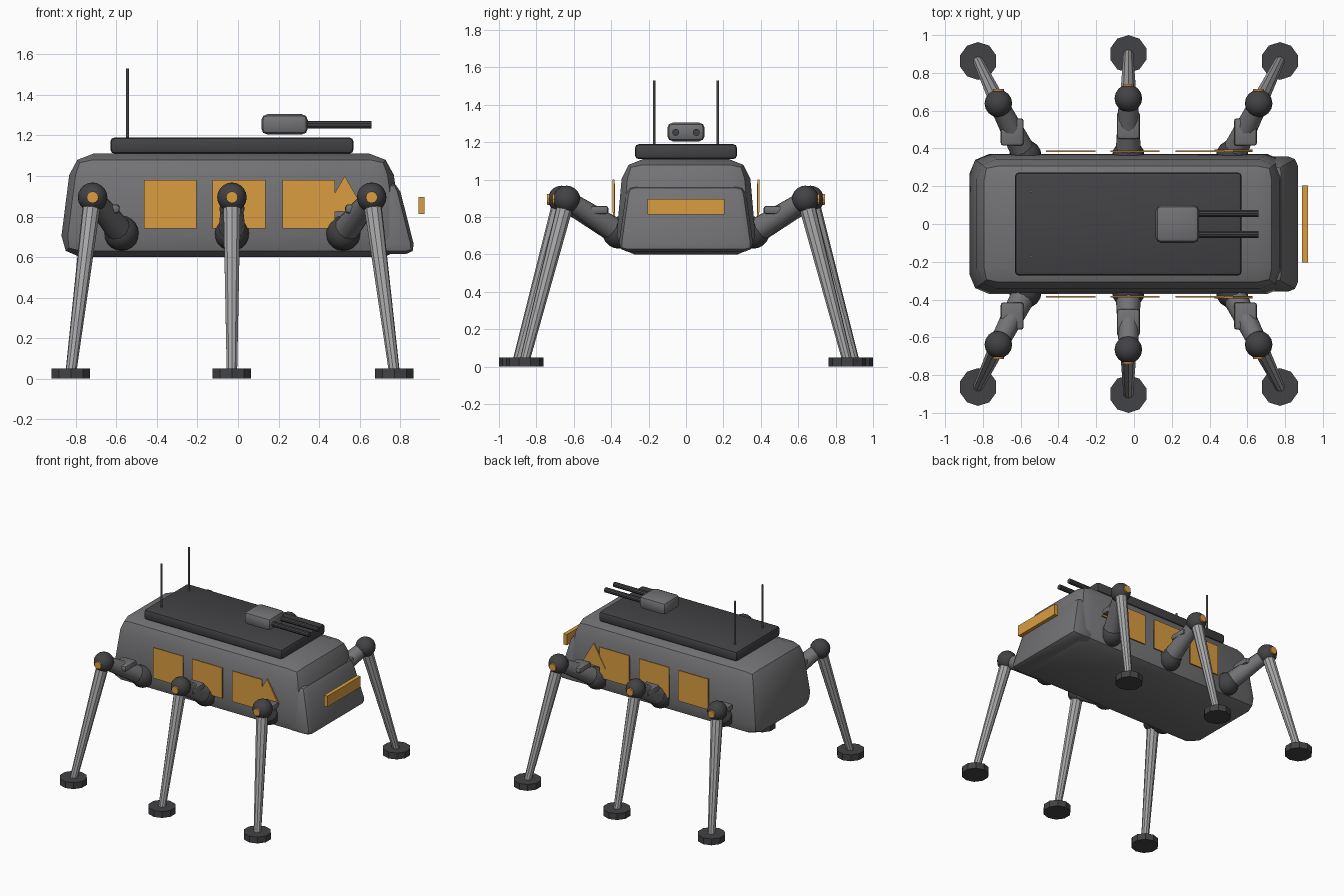
import bpy, bmesh, math
from mathutils import Vector

if "Cube" in bpy.data.objects:
    bpy.data.objects.remove(bpy.data.objects["Cube"])


def material(name, rgb):
    m = bpy.data.materials.new(name)
    m.diffuse_color = (*rgb, 1)
    m.use_nodes = True
    m.node_tree.nodes["Principled BSDF"].inputs["Base Color"].default_value = m.diffuse_color
    return m


HULL = material("hull grey", (0.17, 0.17, 0.178))
DARK = material("dark grey", (0.055, 0.055, 0.06))
METAL = material("light metal", (0.39, 0.39, 0.40))
STEEL = material("antenna grey", (0.19, 0.19, 0.195))
ORANGE = material("amber", (0.70, 0.34, 0.052))


def finish(name, bm, mat, bevel=0, segments=2, smooth=0):
    bmesh.ops.recalc_face_normals(bm, faces=bm.faces)
    if bevel:
        bmesh.ops.bevel(bm, geom=bm.edges[:], offset=bevel, segments=segments,
                        profile=0.5, affect='EDGES')
    mesh = bpy.data.meshes.new(name)
    bm.to_mesh(mesh)
    bm.free()
    mesh.materials.append(mat)
    ob = bpy.data.objects.new(name, mesh)
    bpy.context.collection.objects.link(ob)
    if smooth:
        bpy.ops.object.select_all(action='DESELECT')
        ob.select_set(True)
        bpy.context.view_layer.objects.active = ob
        bpy.ops.object.shade_smooth_by_angle(angle=math.radians(smooth))
    return ob


def tapered_box(name, bottom, top, mat, **kw):
    """Each end is (x0, x1, half width in y, z)."""
    bm = bmesh.new()
    rings = []
    for x0, x1, h, z in (bottom, top):
        rings.append([bm.verts.new(p) for p in
                      ((x0, -h, z), (x1, -h, z), (x1, h, z), (x0, h, z))])
    a, b = rings
    bm.faces.new(a)
    bm.faces.new(b)
    for i in range(4):
        j = (i + 1) % 4
        bm.faces.new((a[i], a[j], b[j], b[i]))
    return finish(name, bm, mat, **kw)


def box(name, centre, size, mat, **kw):
    bm = bmesh.new()
    bmesh.ops.create_cube(bm, size=1)
    for v in bm.verts:
        v.co = Vector(centre) + Vector([c * s for c, s in zip(v.co, size)])
    return finish(name, bm, mat, **kw)


def rod(name, start, end, r1, r2, mat, sides=10, **kw):
    start, end = Vector(start), Vector(end)
    axis = end - start
    bm = bmesh.new()
    bmesh.ops.create_cone(bm, cap_ends=True, segments=sides, radius1=r1,
                          radius2=r2, depth=axis.length)
    turn = axis.to_track_quat('Z', 'Y')
    for v in bm.verts:
        v.co = turn @ v.co + (start + end) / 2
    return finish(name, bm, mat, **kw)


def ball(name, centre, r, mat):
    bm = bmesh.new()
    bmesh.ops.create_uvsphere(bm, u_segments=16, v_segments=10, radius=r)
    bmesh.ops.translate(bm, verts=bm.verts, vec=centre)
    return finish(name, bm, mat, smooth=60)


# Hull and nose
tapered_box("hull", (-0.885, 0.825, 0.38, 0.60), (-0.82, 0.755, 0.335, 1.11),
            HULL, bevel=0.105, smooth=32)
tapered_box("nose", (0.66, 0.88, 0.365, 0.615), (0.62, 0.79, 0.315, 0.97),
            HULL, bevel=0.05, smooth=32)
box("headlight_bar", (0.905, 0, 0.855), (0.03, 0.41, 0.085), ORANGE)

# Roof deck, antennas and turret
box("roof_deck", (-0.03, 0, 1.15), (1.20, 0.545, 0.08), DARK, bevel=0.02, smooth=32)
box("turret", (0.23, 0, 1.255), (0.23, 0.20, 0.10), HULL, bevel=0.03, smooth=32)
for s in (-1, 1):
    rod("antenna", (-0.545, 0.17 * s, 1.18), (-0.545, 0.17 * s, 1.53),
        0.007, 0.007, STEEL, sides=8)
    rod("gun_barrel", (0.32, 0.055 * s, 1.253), (0.66, 0.055 * s, 1.253),
        0.019, 0.019, DARK, sides=10)

# Side windows and triangular warning plates
for s in (-1, 1):
    for x in (-0.335, 0.005, 0.35):
        box("side_window", (x, 0.385 * s, 0.86), (0.26, 0.009, 0.24), ORANGE)
    bm = bmesh.new()
    tri = [bm.verts.new((x, 0.382 * s, z)) for x, z in
           ((0.425, 0.825), (0.627, 0.825), (0.527, 1.0))]
    plate = bm.faces.new(tri)
    ext = bmesh.ops.extrude_face_region(bm, geom=[plate])
    bmesh.ops.translate(bm, vec=(0, 0.012 * s, 0),
                        verts=[g for g in ext["geom"] if isinstance(g, bmesh.types.BMVert)])
    bm.faces.new(tri) if not plate.is_valid else None
    finish("warning_plate", bm, ORANGE)

# Six legs: hip x, knee (x, y), foot (x, y), arm block (x, y)
LEGS = ((-0.575, (-0.718, 0.638), (-0.825, 0.863), (-0.645, 0.487)),
        (-0.03, (-0.03, 0.665), (-0.03, 0.90), (-0.03, 0.522)),
        (0.52, (0.66, 0.638), (0.772, 0.863), (0.59, 0.487)))
for hip_x, (kx, ky), (fx, fy), (bx, by) in LEGS:
    for s in (-1, 1):
        hip, knee = (hip_x, 0.36 * s, 0.717), (kx, ky * s, 0.895)
        ball("hip_joint", hip, 0.086, DARK)
        rod("upper_leg", hip, knee, 0.068, 0.05, HULL, sides=12, smooth=40)
        box("leg_actuator", (bx, by * s, 0.838), (0.122, 0.145, 0.045), HULL,
            bevel=0.015, smooth=32)
        ball("knee_joint", knee, 0.073, DARK)
        rod("knee_cap", (kx, (ky + 0.03) * s, 0.895), (kx, (ky + 0.077) * s, 0.895),
            0.031, 0.029, ORANGE, sides=12)
        rod("lower_leg", knee, (fx, fy * s, 0.03), 0.045, 0.027, METAL, sides=10)
        rod("foot", (fx, fy * s, 0), (fx, fy * s, 0.05), 0.10, 0.10, DARK, sides=10)
